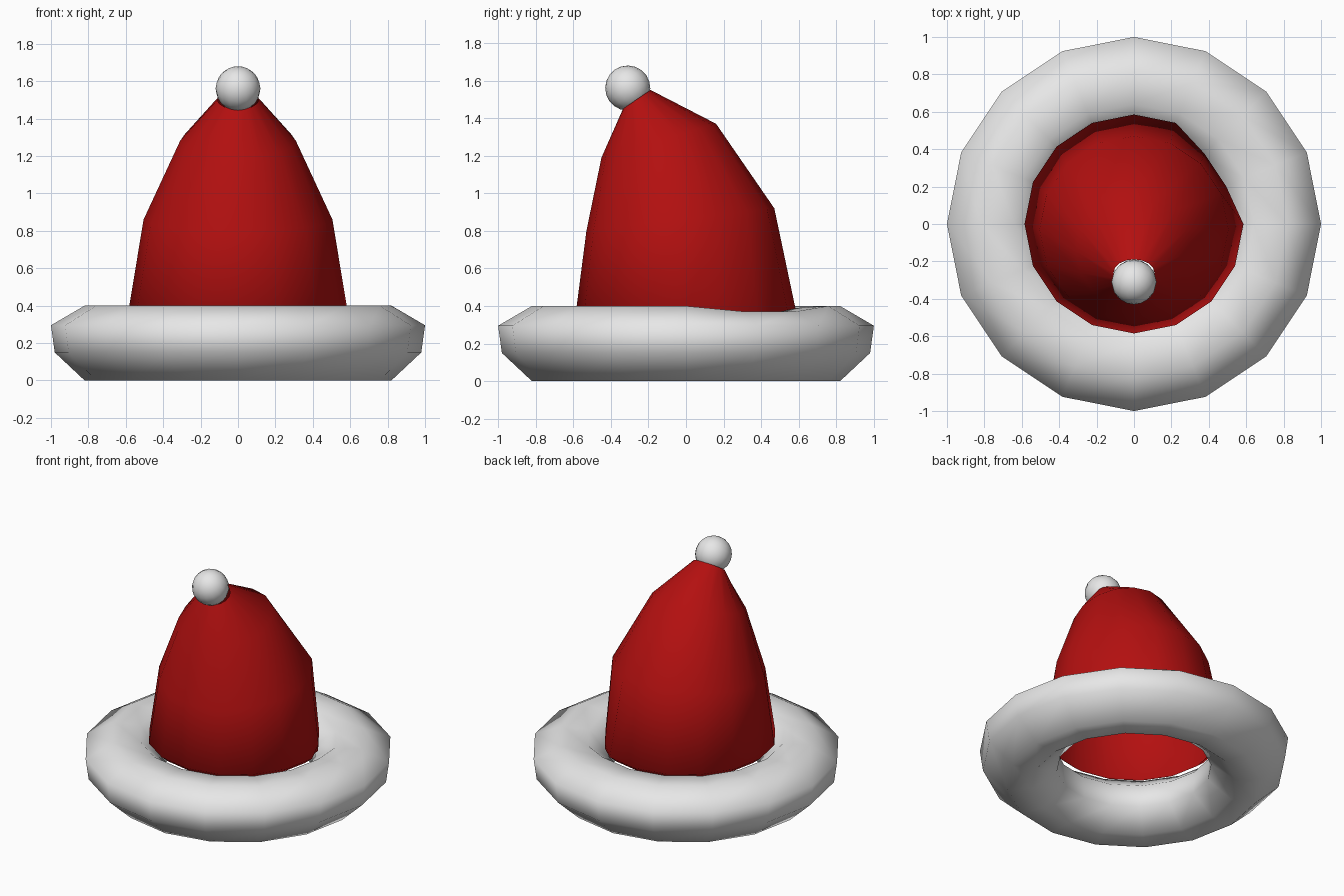
import bpy, bmesh, math
from mathutils import Vector, Matrix

if "Cube" in bpy.data.objects:
    bpy.data.objects.remove(bpy.data.objects["Cube"])

N = 16


def material(name, rgb):
    m = bpy.data.materials.new(name)
    m.diffuse_color = (*rgb, 1)
    m.use_nodes = True
    m.node_tree.nodes["Principled BSDF"].inputs["Base Color"].default_value = m.diffuse_color
    return m


white = material("white fluff", (0.8, 0.8, 0.8))
red = material("red felt", (0.45, 0.005, 0.005))


def finish(bm, name, mat):
    me = bpy.data.meshes.new(name)
    bm.to_mesh(me)
    bm.free()
    me.materials.append(mat)
    for p in me.polygons:
        p.use_smooth = True
    ob = bpy.data.objects.new(name, me)
    bpy.context.collection.objects.link(ob)
    return ob


def loft(name, rings, mat, closed=False):
    """Bridge rings of N points, listed so that faces point outwards."""
    bm = bmesh.new()
    vs = [[bm.verts.new(p) for p in ring] for ring in rings]
    pairs = list(zip(vs, vs[1:])) + ([(vs[-1], vs[0])] if closed else [])
    for a, b in pairs:
        for i in range(N):
            j = (i + 1) % N
            bm.faces.new((a[i], a[j], b[j], b[i]))
    return finish(bm, name, mat)


def angle(i):
    return 2 * math.pi * i / N


# Fluffy brim: eight-sided ring, slightly sunken on the back right
section = [(0.82, 0), (0.98, 0.15), (1.0, 0.295), (0.82, 0.40),
           (0.64, 0.39), (0.51, 0.28), (0.50, 0.12), (0.66, 0)]
rings = []
for r, z in section:
    ring = []
    for i in range(N):
        dip = 0.03 if z > 0.35 and i in (1, 2) else 0
        ring.append((r * math.cos(angle(i)), r * math.sin(angle(i)), z - dip))
    rings.append(ring)
loft("brim", rings, white, closed=True)

# Red cone: rings that tilt and lean forward (centre y, z, half x, half y, rise to back)
cone = [(0, 0.33, 0.53, 0.53, 0),
        (0, 0.375, 0.585, 0.585, 0),
        (-0.03, 0.86, 0.505, 0.50, 0.06),
        (-0.145, 1.28, 0.31, 0.305, 0.09),
        (-0.262, 1.50, 0.11, 0.073, 0.05)]
rings = []
for k, (cy, cz, rx, ry, rise) in enumerate(cone):
    ring = []
    for i in range(N):
        s = 0.91 if k == 1 and i in (1, 2) else 1
        c, sn = math.cos(angle(i)), math.sin(angle(i))
        ring.append((rx * c * s, cy + ry * sn * s, cz + rise * sn))
    rings.append(ring)
loft("cone", rings, red)

# Pompom on the tip, turned along the lean
axis = Vector((0, -0.57, 0.82))
turn = axis.to_track_quat('Z', 'Y').to_matrix().to_4x4()
bm = bmesh.new()
bmesh.ops.create_uvsphere(bm, u_segments=16, v_segments=10, radius=0.12,
                          matrix=Matrix.Translation((0, -0.31, 1.56)) @ turn)
finish(bm, "pompom", white)
